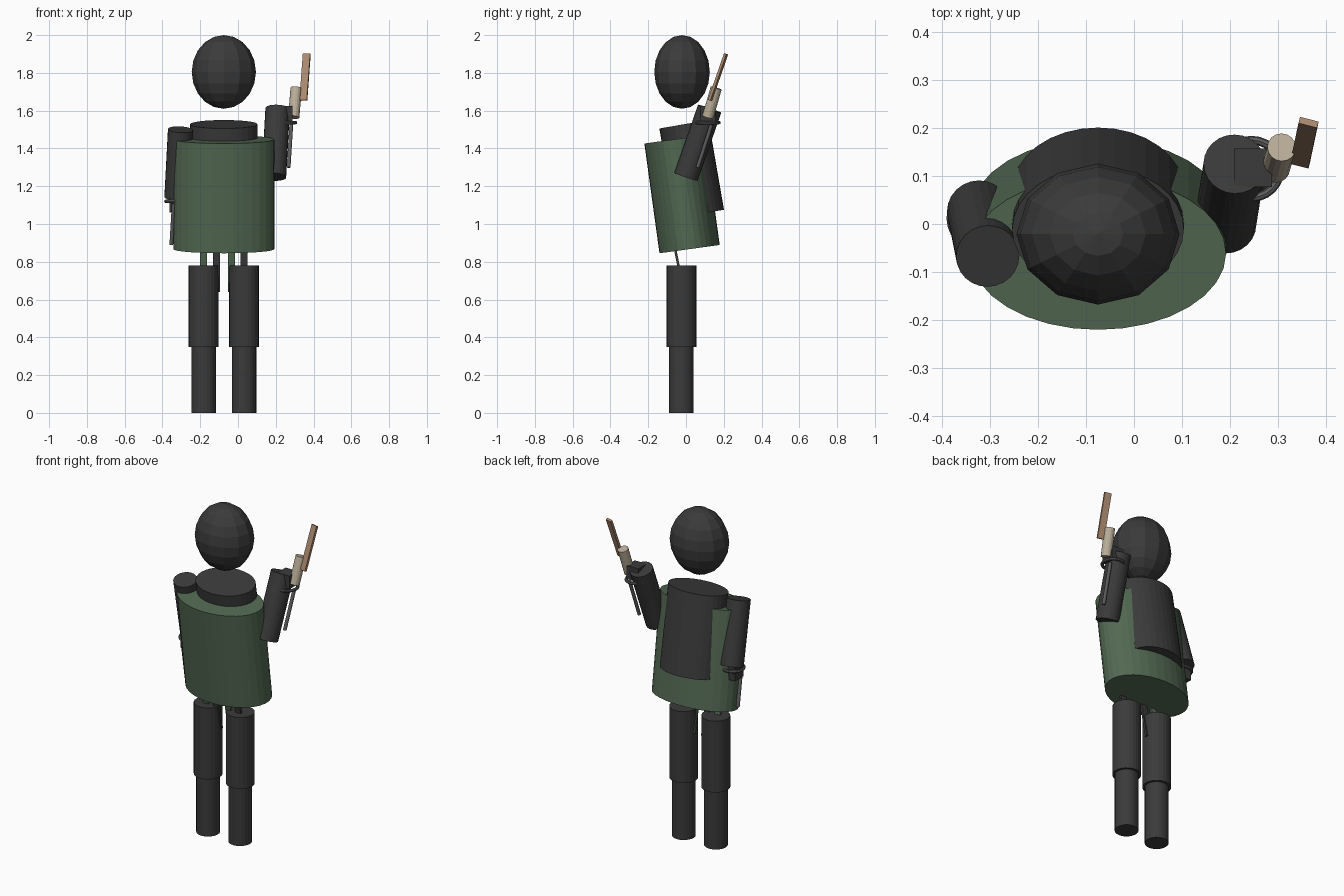
import bpy
import bmesh
from math import cos, sin, tau
from mathutils import Matrix, Vector

cube = bpy.data.objects.get("Cube")
if cube:
    bpy.data.objects.remove(cube)


def material(name, rgb):
    m = bpy.data.materials.new(name)
    m.use_nodes = True
    m.diffuse_color = (*rgb, 1)
    m.node_tree.nodes["Principled BSDF"].inputs["Base Color"].default_value = (*rgb, 1)
    return m


DARK = material("charcoal", (0.043, 0.043, 0.043))
GREEN = material("forest green", (0.085, 0.14, 0.085))
BEIGE = material("beige", (0.50, 0.43, 0.32))
BROWN = material("tan brown", (0.40, 0.25, 0.155))
GREY = material("steel grey", (0.11, 0.11, 0.115))


def finish(name, bm, mat):
    mesh = bpy.data.meshes.new(name)
    bmesh.ops.recalc_face_normals(bm, faces=bm.faces)
    bm.to_mesh(mesh)
    bm.free()
    mesh.materials.append(mat)
    obj = bpy.data.objects.new(name, mesh)
    bpy.context.collection.objects.link(obj)
    return obj


def frame(a, b, side=(1, 0, 0)):
    """Matrix centred between a and b, with z along the line and x near side."""
    a, b = Vector(a), Vector(b)
    z = (b - a).normalized()
    y = z.cross(Vector(side)).normalized()
    x = y.cross(z)
    rot = Matrix((x, y, z)).transposed().to_4x4()
    return Matrix.Translation((a + b) / 2) @ rot, (b - a).length


def cylinder(name, a, b, rx, mat, ry=None, sides=24):
    m, length = frame(a, b)
    bm = bmesh.new()
    bmesh.ops.create_cone(bm, cap_ends=True, segments=sides, radius1=1, radius2=1, depth=1,
                          matrix=m @ Matrix.Diagonal((rx, ry or rx, length, 1)))
    return finish(name, bm, mat)


def bar(name, a, b, width, thick, mat, side=(1, 0, 0)):
    m, length = frame(a, b, side)
    bm = bmesh.new()
    bmesh.ops.create_cube(bm, size=1, matrix=m @ Matrix.Diagonal((width, thick, length, 1)))
    return finish(name, bm, mat)


def ring(name, centre, radius, tube, mat, steps=24, sides=8):
    bm = bmesh.new()
    loops = []
    for i in range(steps):
        u = tau * i / steps
        loop = []
        for j in range(sides):
            v = tau * j / sides
            r = radius + tube * cos(v)
            loop.append(bm.verts.new(Vector(centre) + Vector((r * cos(u), r * sin(u), tube * sin(v)))))
        loops.append(loop)
    for i in range(steps):
        p, q = loops[i], loops[(i + 1) % steps]
        for j in range(sides):
            k = (j + 1) % sides
            bm.faces.new((p[j], q[j], q[k], p[k]))
    return finish(name, bm, mat)


MID = -0.075

# Head: faceted egg
bm = bmesh.new()
bmesh.ops.create_uvsphere(bm, u_segments=12, v_segments=10, radius=1,
                          matrix=Matrix.Translation((MID, -0.021, 1.805))
                          @ Matrix.Diagonal((0.17, 0.147, 0.195, 1)))
finish("head", bm, DARK)

# Leaning body and the dark shell behind it
cylinder("torso", (MID, 0.019, 0.867), (MID, -0.061, 1.448), 0.267, GREEN, 0.161, 32)
cylinder("back_shell", (MID, 0.071, 1.053), (MID, -0.011, 1.528), 0.179, DARK, 0.132, 32)

# Hanging straps under the body
for i, (x, mat) in enumerate(((-0.183, GREEN), (-0.114, DARK), (-0.034, GREEN), (0.032, DARK))):
    bar(f"strap_{i + 1}", (x, -0.06, 0.88), (x, -0.013, 0.64), 0.037, 0.013, mat)

# Legs
for side, x in (("right", -0.182), ("left", 0.032)):
    cylinder(f"{side}_upper_leg", (x, -0.024, 0.35), (x, -0.024, 0.78), 0.079, DARK)
    cylinder(f"{side}_lower_leg", (x, -0.025, 0), (x, -0.025, 0.36), 0.065, DARK)

# Arms, hands, cuffs and cuff rods
cylinder("right_arm", (-0.324, 0.027, 1.14), (-0.305, -0.067, 1.50), 0.066, DARK)
cylinder("left_arm", (0.19, 0, 1.25), (0.21, 0.125, 1.61), 0.065, DARK)
bar("right_hand", (-0.322, 0.012, 1.06), (-0.322, 0.012, 1.14), 0.08, 0.08, DARK)
bar("left_hand", (0.248, 0.117, 1.545), (0.248, 0.117, 1.625), 0.08, 0.08, DARK)
ring("right_cuff", (-0.322, 0.012, 1.12), 0.06, 0.009, GREY)
ring("left_cuff", (0.245, 0.115, 1.537), 0.06, 0.009, GREY)
cylinder("right_cuff_rod", (-0.353, 0.01, 0.89), (-0.34, -0.043, 1.11), 0.01, GREY, sides=12)
cylinder("left_cuff_rod", (0.268, 0.062, 1.30), (0.282, 0.135, 1.525), 0.01, GREY, sides=12)

# Raised stick: grip and flat blade
cylinder("grip", (0.295, 0.115, 1.565), (0.308, 0.16, 1.72), 0.03, BEIGE, sides=16)
bar("blade", (0.346, 0.127, 1.655), (0.364, 0.212, 1.90), 0.04, 0.014, BROWN, (0.97, -0.25, 0))
